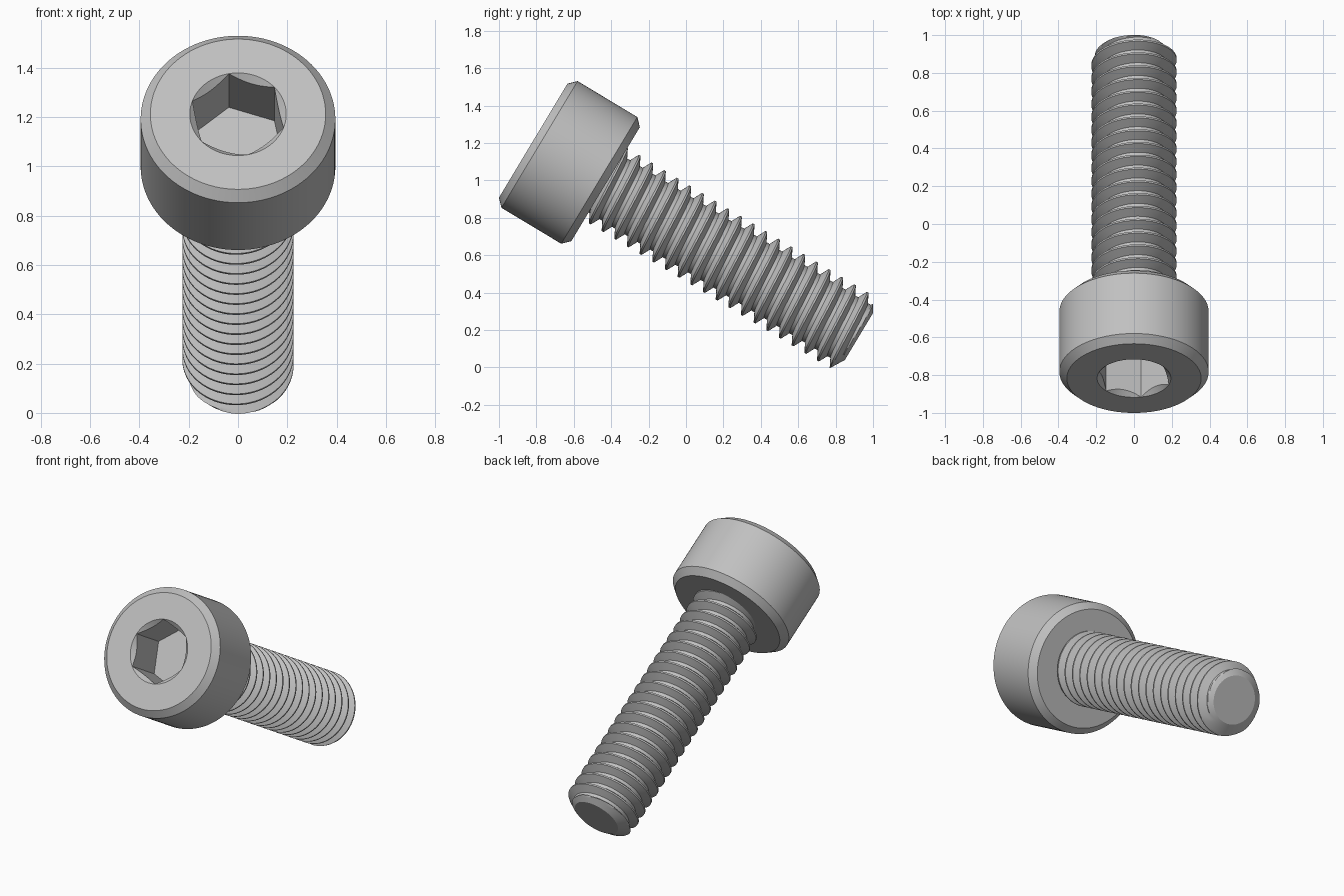
import bpy, bmesh
from math import sin, cos, pi, tau, radians, sqrt
from mathutils import Matrix, Vector

cube = bpy.data.objects.get("Cube")
if cube:
    bpy.data.objects.remove(cube)

SCALE = 0.1129            # scene units per millimetre
TILT = radians(31)        # screw axis dips below the horizontal
SEGMENTS = 96
HEAD_HEIGHT, TIP = 4.0, 18.0

# Local frame: z runs along the screw from head to tip
axis = Vector((0, cos(TILT), -sin(TILT)))
up = Vector((0, sin(TILT), cos(TILT)))
side = Vector((1, 0, 0))
placement = (Matrix.Translation((0, -0.817, 1.212))
             @ Matrix((up, side, axis)).transposed().to_4x4()
             @ Matrix.Scale(SCALE, 4))

steel = bpy.data.materials.new("steel_grey")
steel.use_nodes = True
grey = (0.53, 0.53, 0.53, 1)
steel.diffuse_color = grey
steel.node_tree.nodes["Principled BSDF"].inputs["Base Color"].default_value = grey


def ring_surface(name, rows, start_angle=0.0):
    """Skin rows of points; each row maps an angle to (radius, z)."""
    bm = bmesh.new()
    grid = []
    for row in rows:
        line = []
        for i in range(SEGMENTS + 1):
            a = tau * i / SEGMENTS
            r, z = row(a)
            b = a + start_angle
            line.append(bm.verts.new((r * cos(b), r * sin(b), z)))
        grid.append(line)
    for low, high in zip(grid, grid[1:]):
        for i in range(SEGMENTS):
            quad = (low[i], low[i + 1], high[i + 1], high[i])
            spread = max((v.co - quad[0].co).length for v in quad)
            if spread > 1e-5:
                bm.faces.new(quad)
    bmesh.ops.remove_doubles(bm, verts=bm.verts, dist=1e-4)
    bmesh.ops.delete(bm, geom=[v for v in bm.verts if not v.link_faces], context='VERTS')
    mesh = bpy.data.meshes.new(name)
    bm.to_mesh(mesh)
    bm.free()
    mesh.materials.append(steel)
    obj = bpy.data.objects.new(name, mesh)
    bpy.context.collection.objects.link(obj)
    mesh.transform(placement)
    bpy.ops.object.select_all(action='DESELECT')
    obj.select_set(True)
    bpy.context.view_layer.objects.active = obj
    bpy.ops.object.shade_smooth_by_angle(angle=radians(30))
    return obj


def circle(r, z):
    return lambda a: (r, z)


# Hexagonal socket, 3 mm across flats with a conical lead-in
CORNER = sqrt(3)


def hexagon(a):
    return 1.5 / cos(a % (pi / 3) - pi / 6)


def socket_floor(a):
    return hexagon(a), 2.35


def socket_lip(a):
    return hexagon(a), CORNER - hexagon(a)


# Chamfered head with the socket
ring_surface("socket_head", [
    circle(0, 2.35), socket_floor, socket_lip, circle(CORNER, 0),
    circle(3.15, 0), circle(3.5, 0.35),
    circle(3.5, HEAD_HEIGHT - 0.35), circle(3.15, HEAD_HEIGHT), circle(0, HEAD_HEIGHT),
], start_angle=radians(-11))

# Right-handed thread, trimmed by a cone at the tip
PITCH, CREST, ROOT, END_RADIUS = 0.7, 2.0, 1.57, 1.3
STEPS = 16
START = HEAD_HEIGHT - 0.2


def thread_row(j):
    # Distance from the crest line, in pitches, sets the flank height
    phase = abs((j / STEPS + 0.5) % 1 - 0.5)
    flank = min(max((phase - 1 / 16) / (5 / 16), 0), 1)
    radius = CREST + (ROOT - CREST) * flank

    def row(a):
        z = 3.98 + PITCH * (j / STEPS + a / tau)
        if z <= START:
            return ROOT, START
        z = min(z, TIP)
        return min(radius, END_RADIUS + 1.7 * (TIP - z)), z
    return row


ring_surface("threaded_shank",
             [thread_row(j) for j in range(-2 * STEPS, 21 * STEPS)] + [circle(0, TIP)])
